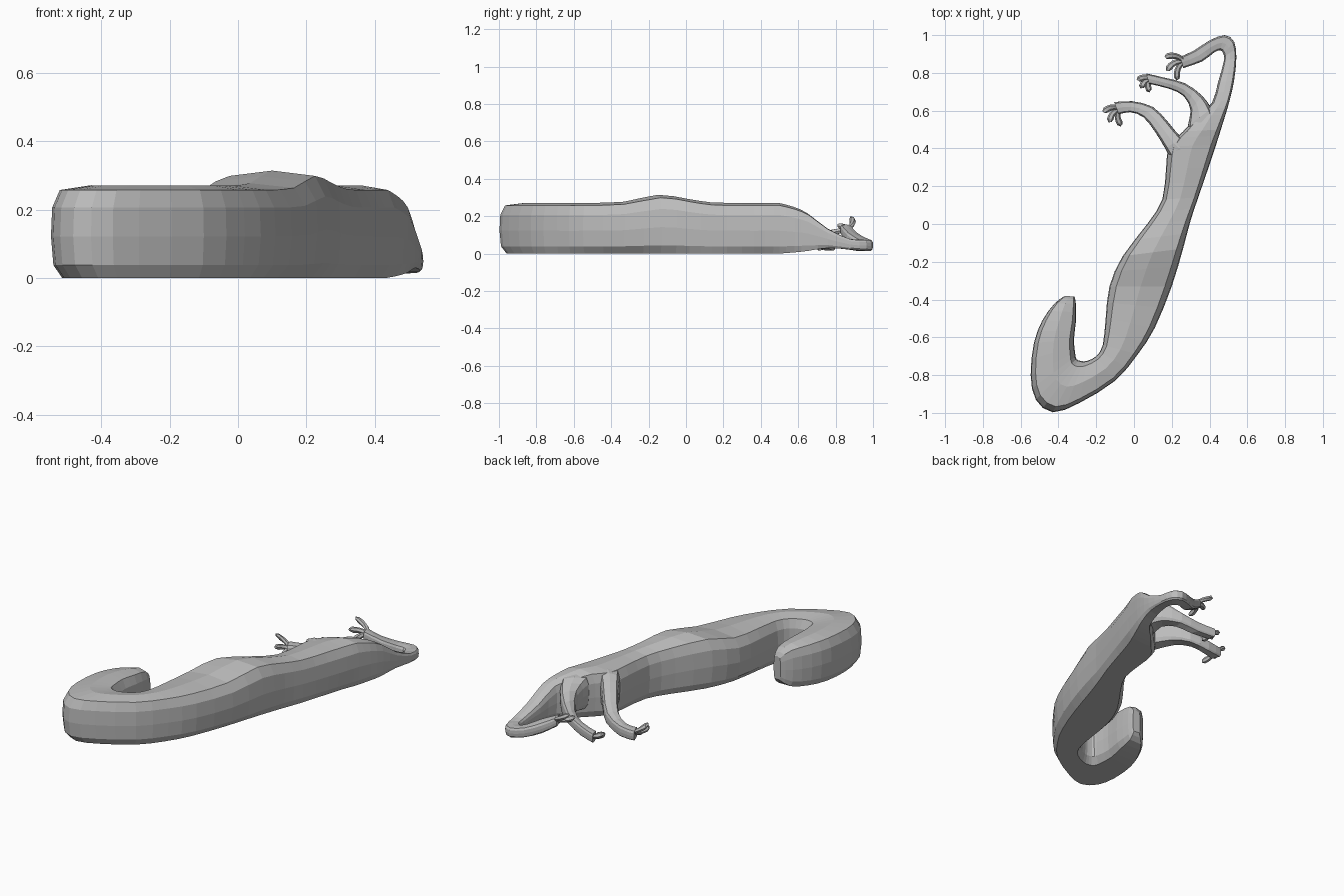
import bpy, bmesh, math
from mathutils import Vector

if "Cube" in bpy.data.objects:
    bpy.data.objects.remove(bpy.data.objects["Cube"])

grey = bpy.data.materials.new("plain grey")
grey.diffuse_color = (0.5, 0.5, 0.5, 1)
grey.use_nodes = True
grey.node_tree.nodes["Principled BSDF"].inputs["Base Color"].default_value = grey.diffuse_color

# Half cross-section: (sideways, height fraction); mirrored to a full ring
HALF = [(.72, 0), (.94, .14), (1, .45), (.97, .76), (.78, .95)]
RING = HALF + [(0, 1)] + [(-u, v) for u, v in reversed(HALF)]


def smooth(rows, n):
    """Catmull-Rom interpolation between stations."""
    out = []
    for i in range(len(rows) - 1):
        p = [rows[max(0, min(len(rows) - 1, i + k))] for k in (-1, 0, 1, 2)]
        for s in range(n):
            t = s / n
            out.append([0.5 * (2 * b + (c - a) * t + (2 * a - 5 * b + 4 * c - d) * t * t
                               + (3 * b - a - 3 * c + d) * t ** 3) for a, b, c, d in zip(*p)])
    return out + [list(rows[-1])]


def skin(name, rings):
    """Join rings of points into a closed tube."""
    bm = bmesh.new()
    loops = [[bm.verts.new(p) for p in ring] for ring in rings]
    for a, b in zip(loops, loops[1:]):
        for i in range(len(a)):
            j = (i + 1) % len(a)
            bm.faces.new((a[i], a[j], b[j], b[i]))
    bm.faces.new(loops[0])
    bm.faces.new(loops[-1])
    bmesh.ops.recalc_face_normals(bm, faces=bm.faces)
    me = bpy.data.meshes.new(name)
    bm.to_mesh(me)
    bm.free()
    me.materials.append(grey)
    bpy.context.collection.objects.link(bpy.data.objects.new(name, me))


def loft(name, rows, n=2):
    """Station: left x, left y, right x, right y, bottom z, top z."""
    rings = []
    for lx, ly, rx, ry, z0, z1 in smooth(rows, n):
        l, r = Vector((lx, ly, 0)), Vector((rx, ry, 0))
        mid, half = (l + r) / 2, (r - l) / 2
        rings.append([mid + half * u + Vector((0, 0, z0 + (z1 - z0) * v)) for u, v in RING])
    skin(name, rings)


def hand(name, base, heading, size, lift):
    """Three six-sided fingers that fan out and curl round to the left."""
    for k in (-1, 0, 1):
        p, a, r = Vector(base), math.radians(heading + 42 * k), .016
        rings = []
        for s in range(7):
            d = Vector((math.cos(a), math.sin(a), 0))
            side, up = Vector((-d.y, d.x, 0)), Vector((0, 0, 1))
            rad = r * (.55 if s == 6 else .8 + .06 * s)
            rings.append([p + (side * math.cos(q) + up * math.sin(q)) * rad
                          for q in (math.tau * j / 6 for j in range(6))])
            p = p + d * size / 6 + up * lift * (.5 - k) / 6
            a += .24
        skin(f"{name}_finger_{k + 2}", rings)


# Hooked trunk: inner and outer outline, with a raised back by rule
OUTLINE = [
    (-.315, -.385, -.365, -.38), (-.308, -.42, -.42, -.42), (-.308, -.52, -.485, -.51),
    (-.318, -.61, -.53, -.63), (-.312, -.68, -.547, -.80), (-.305, -.715, -.52, -.93),
    (-.28, -.725, -.43, -.997), (-.25, -.725, -.29, -.948), (-.20, -.70, -.10, -.83),
    (-.165, -.64, .02, -.69), (-.15, -.50, .11, -.55), (-.13, -.33, .20, -.33),
    (-.06, -.17, .26, -.13), (.07, 0, .30, .02), (.15, .13, .34, .14),
    (.17, .30, .395, .30), (.185, .41, .435, .42), (.26, .49, .46, .50)]
trunk = []
for i, (lx, ly, rx, ry) in enumerate(OUTLINE):
    taper = (.06, .02, .006)[i] if i < 3 else 0
    hump = .045 * math.exp(-(((ly + ry) / 2 + .12) / .15) ** 2) if i > 9 else 0
    trunk.append((lx, ly, rx, ry, taper, .271 + hump - 1.2 * taper))
loft("trunk", trunk)

# Far limb continues the trunk, drops to the ground and curls back
loft("far_limb", [
    (.26, .49, .46, .50, 0, .271),
    (.335, .57, .485, .58, .006, .25),
    (.412, .64, .508, .66, .015, .215),
    (.445, .75, .53, .76, .03, .135),
    (.475, .86, .542, .88, .022, .08),
    (.474, .90, .53, .965, .015, .075),
    (.455, .92, .48, 1, .015, .075),
    (.42, .905, .40, .972, .025, .085),
    (.36, .86, .32, .92, .05, .115),
    (.26, .825, .245, .885, .10, .155)])

# Two shorter limbs reaching down and sideways
loft("near_limb", [
    (.20, .33, .32, .44, .05, .262),
    (.165, .40, .255, .455, .06, .258),
    (.11, .49, .18, .54, .07, .20),
    (.05, .565, .10, .62, .05, .125),
    (-.02, .592, -.01, .65, .02, .085),
    (-.08, .58, -.105, .645, .015, .075)])
loft("middle_limb", [
    (.30, .46, .43, .54, .05, .255),
    (.285, .52, .41, .61, .06, .25),
    (.30, .60, .36, .68, .07, .20),
    (.265, .675, .27, .745, .055, .125),
    (.19, .715, .16, .775, .025, .085),
    (.08, .742, .065, .797, .015, .07)])

# Curled fingers on each limb
hand("near", (-.075, .61, .045), 200, .095, .045)
hand("middle", (.085, .768, .04), 195, .07, .02)
hand("far", (.265, .86, .13), 175, .11, .04)
